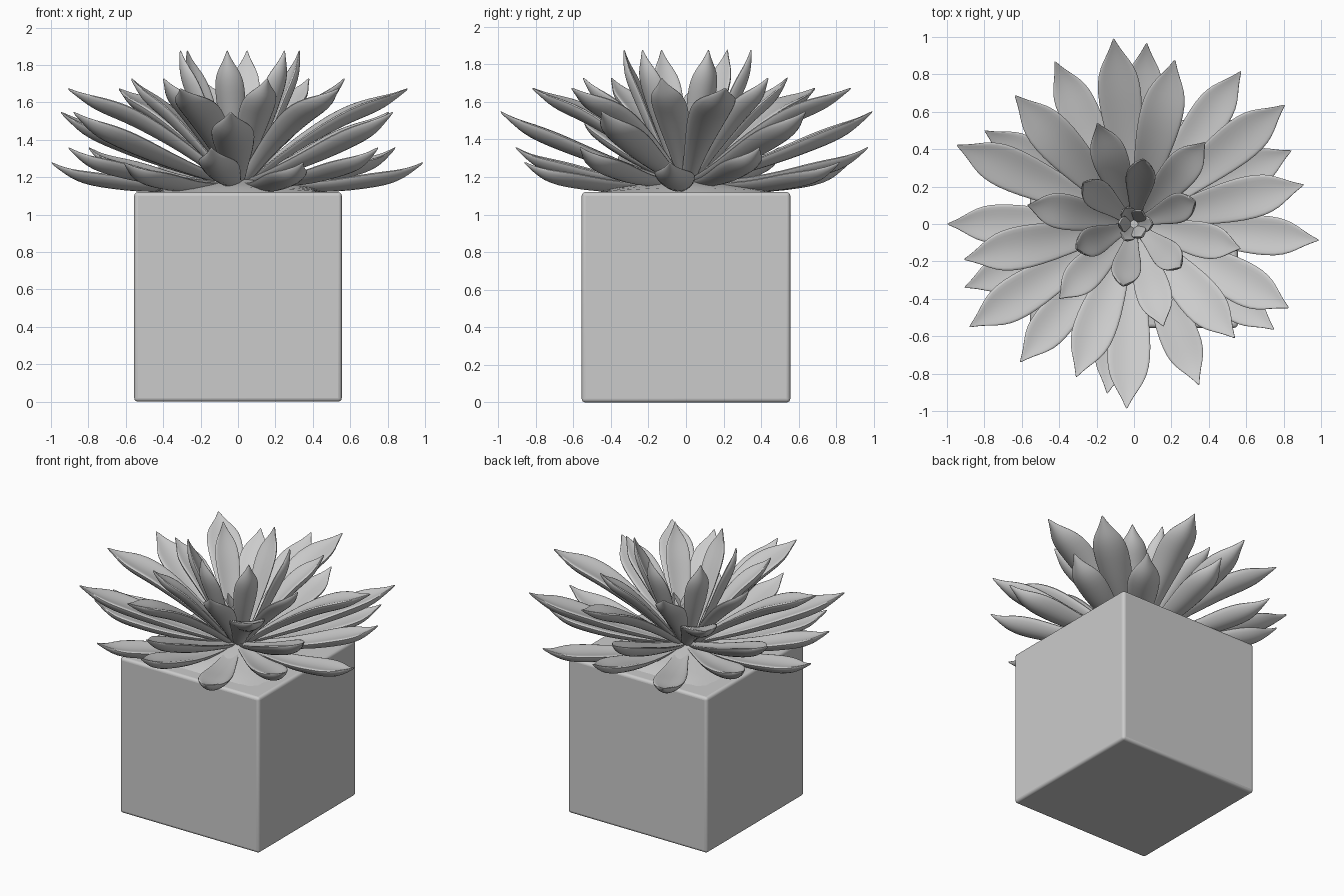
import bpy, bmesh, math
from mathutils import Vector

if "Cube" in bpy.data.objects:
    bpy.data.objects.remove(bpy.data.objects["Cube"])


def new_object(name, bm):
    bmesh.ops.recalc_face_normals(bm, faces=bm.faces)
    mesh = bpy.data.meshes.new(name)
    bm.to_mesh(mesh)
    bm.free()
    ob = bpy.data.objects.new(name, mesh)
    bpy.context.collection.objects.link(ob)
    return ob


def smooth(ob, angle=60):
    bpy.ops.object.select_all(action='DESELECT')
    ob.select_set(True)
    bpy.context.view_layer.objects.active = ob
    bpy.ops.object.shade_smooth_by_angle(angle=math.radians(angle))


# Square planter with softened edges
bpy.ops.mesh.primitive_cube_add(size=1, location=(0, 0, 0.56))
pot = bpy.context.object
pot.name = "planter"
pot.scale = (1.11, 1.11, 1.12)
bpy.ops.object.transform_apply(location=False, rotation=False, scale=True)
bev = pot.modifiers.new("soft_edges", 'BEVEL')
bev.width, bev.segments = 0.02, 4
smooth(pot, 40)

# Mounded soil
bm = bmesh.new()
bmesh.ops.create_grid(bm, x_segments=12, y_segments=12, size=0.47)
for v in bm.verts:
    a, b = 1 - abs(v.co.x) / 0.47, 1 - abs(v.co.y) / 0.47
    v.co.z = 1.115 + 0.085 * math.sqrt(max(a * b, 0)) ** 1.1
soil = new_object("soil", bm)
smooth(soil)

# Leaf outline: position along the leaf, relative half width
OUTLINE = [(0, .34), (.12, .42), (.3, .62), (.5, .88), (.65, 1), (.76, .97),
           (.84, .76), (.9, .44), (.95, .2), (1, .02)]
SECTION = 12


def leaf(name, angle, reach, height, half_width, bow, flick, base):
    """Cupped, pointed leaf swept along a bowed centre line."""
    a = math.radians(angle)
    out = Vector((math.cos(a), math.sin(a), 0))
    side = Vector((-out.y, out.x, 0))
    up = Vector((0, 0, 1))
    start, end = Vector((base, 1.17)), Vector((reach, height))
    chord = (end - start).normalized()
    perp = Vector((-chord.y, chord.x))

    def centre(t):
        late = max(0, (t - .7) / .3)
        return start.lerp(end, t) + perp * (bow * 4 * t * (1 - t) - flick * late * (1 - late) * 2)

    bm = bmesh.new()
    rings = []
    for t, w in OUTLINE:
        c = centre(t)
        d = (centre(min(t + .03, 1)) - centre(max(t - .03, 0))).normalized()
        normal = out * -d.y + up * d.x
        hw = half_width * w
        thick = 0.26 * hw + 0.004
        ring = []
        for k in range(SECTION):
            p = 2 * math.pi * k / SECTION
            u = math.cos(p)
            n = 0.42 * hw * (u * u - .35) + thick * math.sin(p)
            ring.append(bm.verts.new(out * c.x + up * c.y + side * (hw * u) + normal * n))
        rings.append(ring)
    for r0, r1 in zip(rings, rings[1:]):
        for k in range(SECTION):
            j = (k + 1) % SECTION
            bm.faces.new((r0[k], r0[j], r1[j], r1[k]))
    bm.faces.new(rings[0])
    bm.faces.new(rings[-1])
    ob = new_object(name, bm)
    sub = ob.modifiers.new("round", 'SUBSURF')
    sub.levels = sub.render_levels = 1
    smooth(ob, 80)


# Whorls of six: name, tip height, half width, bow, tip flick, base radius, (angle, reach) pairs
WHORLS = [
    ("lowest_leaf", 1.28, .112, -.065, .03, .06,
     [(-5, .995), (55, 1.0), (116, .97), (180, 1.0), (-129.5, .96), (-68, .93)]),
    ("low_leaf", 1.36, .112, -.06, .03, .06,
     [(25, .93), (86, .973), (148, .943), (-159.5, .97), (-99, .92), (-37, .94)]),
    ("middle_leaf", 1.55, .122, -.03, .02, .05,
     [(38.3, 1.03), (96.3, 1.0), (156, 1.04), (-148, 1.04), (-92.3, .99), (-28.5, .944)]),
    ("high_leaf", 1.675, .122, .05, .03, .05,
     [(13, .934), (76, .907), (132.8, .94), (-168.2, .93), (-110.7, .877), (-48.5, .815)]),
    ("inner_leaf", 1.73, .102, .02, .03, .04,
     [(49, .58), (110, .575), (170, .58), (-135, .565), (-74, .57), (-13, .585)]),
    ("upright_leaf", 1.88, .085, -.02, .02, .04,
     [(82, .35), (20, .35), (-43, .34), (-100, .335), (-157, .335), (141, .35)]),
    ("heart_leaf", 1.5, .045, 0, 0, .02,
     [(0, .1), (60, .08), (120, .1), (180, .08), (240, .1), (300, .08)]),
]
for name, height, hw, bow, flick, base, leaves in WHORLS:
    for i, (angle, reach) in enumerate(leaves):
        leaf(f"{name}_{i + 1}", angle, reach, height, hw, bow, flick, base)
